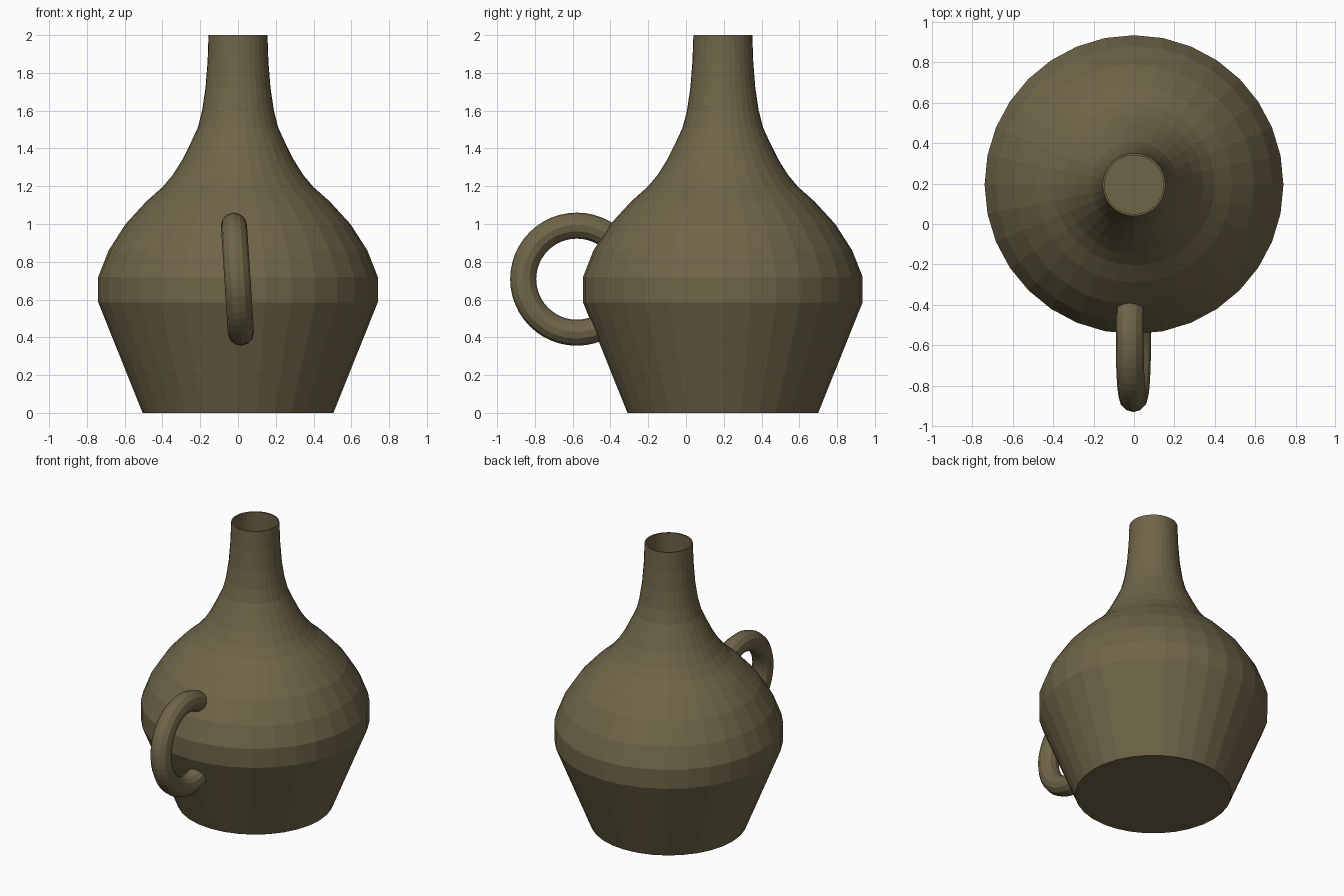
import bpy, bmesh, math

if "Cube" in bpy.data.objects:
    bpy.data.objects.remove(bpy.data.objects["Cube"])

SEGMENTS = 32
CENTRE_Y = 0.195

clay = bpy.data.materials.new("clay")
clay.diffuse_color = (0.16, 0.13, 0.065, 1)
clay.use_nodes = True
clay.node_tree.nodes["Principled BSDF"].inputs["Base Color"].default_value = clay.diffuse_color

# Jug outline as (radius, height), base to rim
profile = [(0.505, 0.0), (0.74, 0.585), (0.74, 0.72), (0.685, 0.86), (0.595, 1.0),
           (0.485, 1.12), (0.40, 1.195), (0.345, 1.26), (0.295, 1.34), (0.25, 1.43),
           (0.213, 1.51), (0.19, 1.60), (0.172, 1.72), (0.161, 1.86), (0.156, 2.0)]

# Jug body: lathed rings, closed base, open neck
bm = bmesh.new()
rings = []
for r, z in profile:
    rings.append([bm.verts.new((r * math.cos(2 * math.pi * i / SEGMENTS),
                                r * math.sin(2 * math.pi * i / SEGMENTS), z))
                  for i in range(SEGMENTS)])
for low, high in zip(rings, rings[1:]):
    for i in range(SEGMENTS):
        j = (i + 1) % SEGMENTS
        bm.faces.new((low[i], low[j], high[j], high[i]))
bm.faces.new(rings[0][::-1])
mesh = bpy.data.meshes.new("jug_body")
bm.to_mesh(mesh)
bm.free()
body = bpy.data.objects.new("jug_body", mesh)
bpy.context.collection.objects.link(body)
body.location.y = CENTRE_Y
body.data.materials.append(clay)

# Thin wall
wall = body.modifiers.new("wall", 'SOLIDIFY')
wall.thickness = 0.01
wall.offset = -1

# Ring handle, slightly tilted, sunk into the front of the body
bpy.ops.mesh.primitive_torus_add(
    major_radius=0.284, minor_radius=0.069, major_segments=48, minor_segments=12,
    location=(-0.003, -0.578, 0.708))
handle = bpy.context.object
handle.name = "handle"
handle.rotation_euler = (0, math.radians(90 - 3.7), 0)
handle.data.materials.append(clay)
bpy.ops.object.shade_flat()
